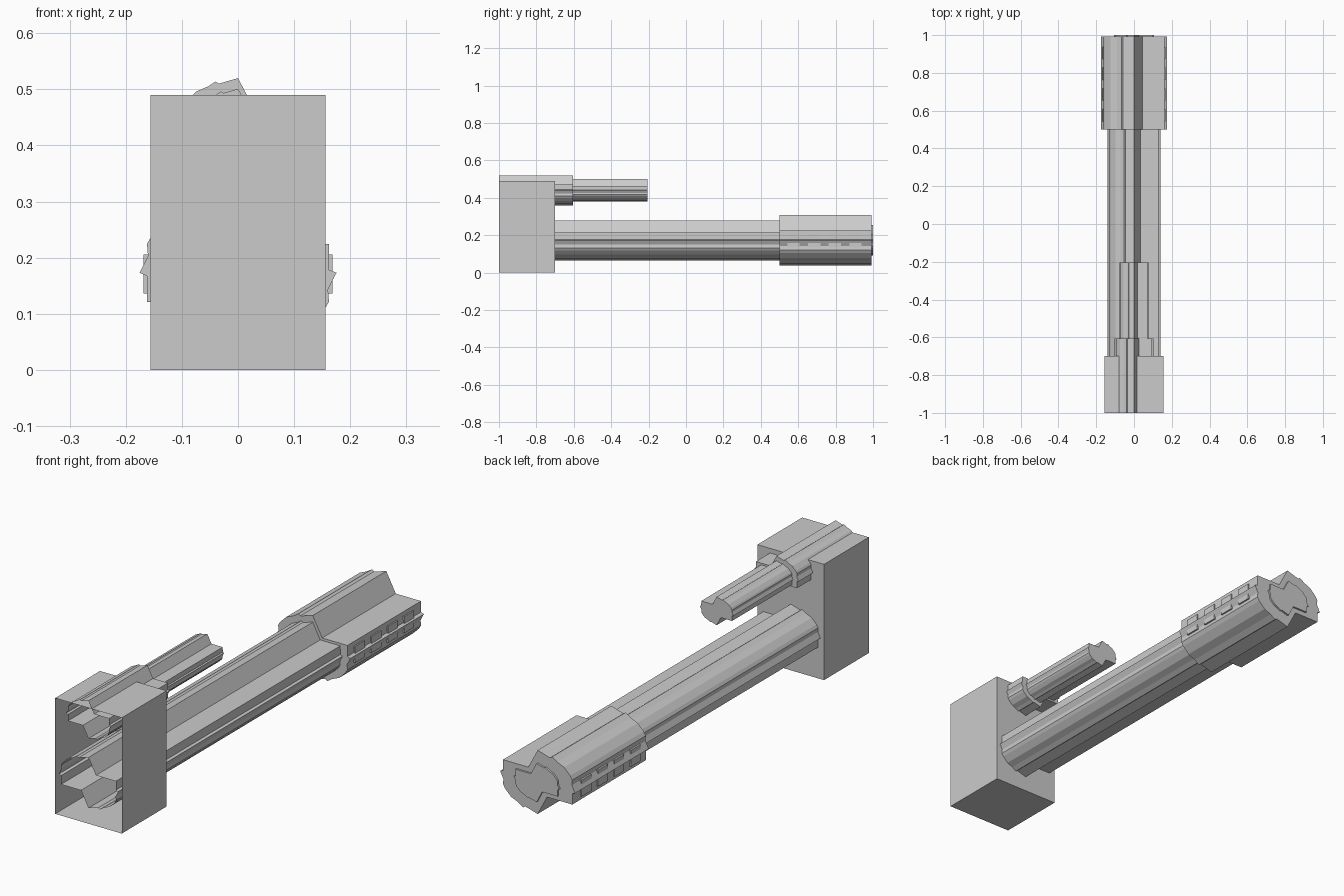
import bpy, bmesh

if "Cube" in bpy.data.objects:
    bpy.data.objects.remove(bpy.data.objects["Cube"])

grey = bpy.data.materials.new("plain grey")
grey.diffuse_color = (0.6, 0.6, 0.6, 1)
grey.use_nodes = True
grey.node_tree.nodes["Principled BSDF"].inputs["Base Color"].default_value = grey.diffuse_color

# Jagged ratchet-like cross-section: half of it, repeated by a half turn
HALF = [(0, 1), (-.33, .875), (-.383, .924), (-.52, .81), (-.707, .707),
        (-.87, .5), (-.924, .383), (-.914, .22), (-1, 0), (-.926, -.04),
        (-.924, -.383), (-.25, -.383)]
PROFILE = HALF + [(-x, -z) for x, z in HALF]
WIDE = 1.3  # tubes are wider than tall


def finish(name, bm):
    mesh = bpy.data.meshes.new(name)
    bm.to_mesh(mesh)
    bm.free()
    mesh.materials.append(grey)
    obj = bpy.data.objects.new(name, mesh)
    bpy.context.collection.objects.link(obj)
    return obj


def tube(name, zc, sections):
    """Loft the profile through (y, radius) sections: open front, capped back."""
    bm = bmesh.new()
    rings = [[bm.verts.new((x * r * WIDE, y, zc + z * r)) for x, z in PROFILE]
             for y, r in sections]
    n = len(PROFILE)
    for a, b in zip(rings, rings[1:]):
        for i in range(n):
            j = (i + 1) % n
            bm.faces.new((a[i], a[j], b[j], b[i]))
    bm.faces.new(rings[-1])
    bmesh.ops.recalc_face_normals(bm, faces=bm.faces)
    # keep the far cap facing +y, with all walls consistent
    bm.faces.ensure_lookup_table()
    if bm.faces[-1].normal.y < 0:
        bmesh.ops.reverse_faces(bm, faces=bm.faces)
    return finish(name, bm)


def box(name, lo, hi, open_front=False):
    bm = bmesh.new()
    bmesh.ops.create_cube(bm, size=1)
    for v in bm.verts:
        v.co = [(l + h) / 2 + c * (h - l) for l, h, c in zip(lo, hi, v.co)]
    if open_front:
        bm.normal_update()
        bmesh.ops.delete(bm, geom=[f for f in bm.faces if f.normal.y < -.9],
                         context='FACES_ONLY')
    return finish(name, bm)


# Housing, hollow and open at the front
box("housing", (-.156, -1, 0), (.156, -.7, .49), open_front=True)

# Main barrel with thick muzzle and a slightly raised end disc
tube("main_barrel", .173, [(-1, .107), (.5, .107), (.5, .135), (.992, .135),
                           (.992, .082), (1, .082)])

# Short upper tube with a thinner tip
tube("upper_tube", .44, [(-1, .08), (-.605, .08), (-.605, .06), (-.205, .06)])

# Rows of small plates along both sides of the muzzle
for side in (-1, 1):
    for i in range(4):
        y = .543 + i * .11
        xs = sorted((side * .15, side * .168))
        box(f"muzzle_plate_{'left' if side < 0 else 'right'}_{i + 1}",
            (xs[0], y, .136), (xs[1], y + .065, .206))
